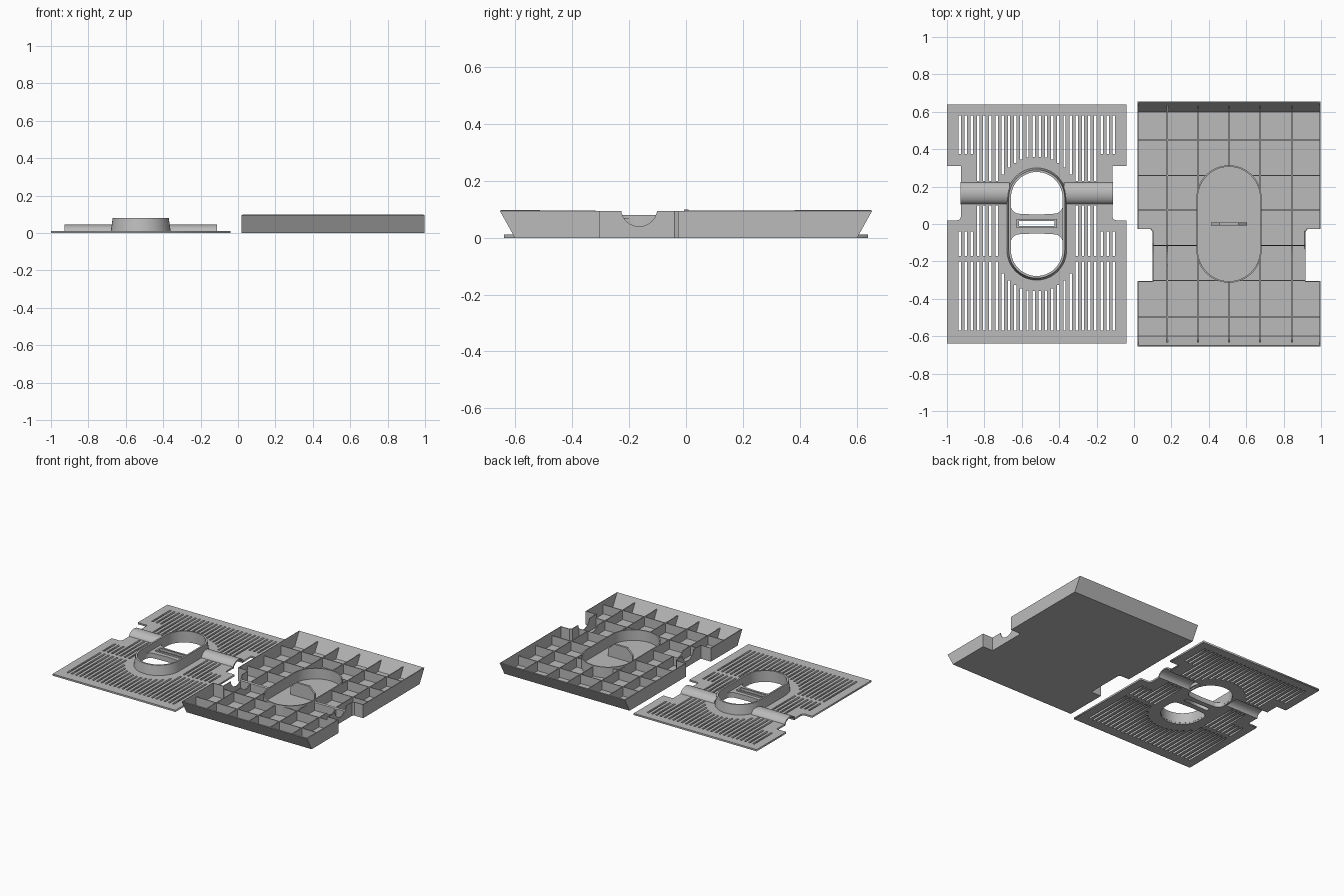
import bpy, bmesh, math
from mathutils import Vector

if "Cube" in bpy.data.objects:
    bpy.data.objects.remove(bpy.data.objects["Cube"])

grey = bpy.data.materials.new("light_grey")
grey.diffuse_color = (0.5, 0.5, 0.5, 1)
grey.use_nodes = True
grey.node_tree.nodes["Principled BSDF"].inputs["Base Color"].default_value = grey.diffuse_color


def add(name, bm, smooth=False):
    bmesh.ops.remove_doubles(bm, verts=bm.verts, dist=1e-5)
    bmesh.ops.recalc_face_normals(bm, faces=bm.faces)
    me = bpy.data.meshes.new(name)
    bm.to_mesh(me)
    bm.free()
    me.materials.clear()
    me.materials.append(grey)
    ob = bpy.data.objects.new(name, me)
    bpy.context.collection.objects.link(ob)
    if smooth:
        bpy.ops.object.select_all(action='DESELECT')
        ob.select_set(True)
        bpy.context.view_layer.objects.active = ob
        bpy.ops.object.shade_smooth_by_angle(angle=math.radians(35))
    return ob


def prism(name, pts, vec, smooth=False):
    """Closed 3D outline pushed along a vector."""
    bm = bmesh.new()
    f = bm.faces.new([bm.verts.new(p) for p in pts])
    ext = bmesh.ops.extrude_face_region(bm, geom=[f])["geom"]
    bmesh.ops.translate(bm, vec=vec, verts=[g for g in ext if isinstance(g, bmesh.types.BMVert)])
    return add(name, bm, smooth)


def sheet(name, outlines, z0, z1):
    """Flat sheet: first outline is the edge, the others are holes."""
    cu = bpy.data.curves.new(name, 'CURVE')
    cu.dimensions, cu.fill_mode, cu.extrude = '2D', 'BOTH', (z1 - z0) / 2
    for pts in outlines:
        sp = cu.splines.new('POLY')
        sp.points.add(len(pts) - 1)
        for p, (x, y) in zip(sp.points, pts):
            p.co = (x, y, 0, 1)
        sp.use_cyclic_u = True
    tmp = bpy.data.objects.new(name + "_curve", cu)
    bpy.context.collection.objects.link(tmp)
    dg = bpy.context.evaluated_depsgraph_get()
    me = bpy.data.meshes.new_from_object(tmp.evaluated_get(dg))
    bm = bmesh.new()
    bm.from_mesh(me)
    bpy.data.objects.remove(tmp)
    bmesh.ops.translate(bm, vec=(0, 0, (z0 + z1) / 2), verts=bm.verts)
    return add(name, bm)


def rect(x0, x1, y0, y1):
    return [(x0, y0), (x1, y0), (x1, y1), (x0, y1)]


def arc(cx, cy, r, a0, a1, n):
    return [(cx + r * math.cos(math.radians(a0 + (a1 - a0) * i / n)),
             cy + r * math.sin(math.radians(a0 + (a1 - a0) * i / n))) for i in range(n + 1)]


def stadium(cx, r, s=0.14):
    return arc(cx, s, r, 0, 180, 24) + arc(cx, -s, r, 180, 360, 24)


def ring(name, loops):
    """Wall made by bridging (outline, z) loops in a closed cycle."""
    bm = bmesh.new()
    vs = [[bm.verts.new((x, y, z)) for x, y in pts] for pts, z in loops]
    n = len(vs[0])
    for a, b in zip(vs, vs[1:] + vs[:1]):
        for i in range(n):
            bm.faces.new((a[i], a[(i + 1) % n], b[(i + 1) % n], b[i]))
    return add(name, bm, True)


# ---- Slotted cover plate ----
CX = -0.52
# half of the edge, with the side notch and the channel under the pipe cover
half = [(0.48, -0.64), (0.48, 0.02), (0.425, 0.02), (0.41, 0.025), (0.405, 0.04),
        (0.405, 0.107), (0.148, 0.107), (0.148, 0.223), (0.405, 0.223),
        (0.405, 0.31), (0.48, 0.31), (0.48, 0.64)]
edge = [(CX + x, y) for x, y in half] + [(CX - x, y) for x, y in reversed(half)]

# two D-shaped openings and the small slot in the bridge between them
d_top = (arc(CX, 0.14, 0.139, 0, 180, 24) + arc(CX - 0.094, 0.1, 0.045, 180, 265, 6)
         + [(CX, 0.05)] + arc(CX + 0.094, 0.1, 0.045, 275, 360, 6))
d_low = [(x, -y) for x, y in reversed(d_top)]
slot = rect(CX - 0.095, CX + 0.095, -0.012, 0.016)

vents = []
for i in range(13):
    dx = (i + 0.5) * 0.033
    clear = 0.14 + math.sqrt(0.22 ** 2 - dx ** 2) if dx < 0.22 else 0
    if dx > 0.33:
        spans = [(0.375, 0.58), (-0.17, -0.04), (-0.57, -0.2)]
    else:
        spans = [(max(0.23, clear), 0.58), (-0.57, min(-0.2, -clear))]
        if dx > 0.2:
            spans.append((-0.17, 0.1))
    for s in (-1, 1):
        x = CX + s * dx
        vents += [rect(x - 0.0065, x + 0.0065, a, b) for a, b in spans]
sheet("cover_plate", [edge, d_top, d_low, slot] + vents, 0, 0.012)
sheet("collar_bridge", [stadium(CX, 0.145), d_top, d_low, slot], 0.011, 0.035)
sheet("slot_rim", [rect(CX - 0.107, CX + 0.107, -0.022, 0.026), slot], 0.034, 0.045)
ring("oval_collar", [(stadium(CX, 0.16), 0.01), (stadium(CX, 0.15), 0.08),
                     (stadium(CX, 0.138), 0.08), (stadium(CX, 0.138), 0.01)])

# half-round pipe covers on both sides of the collar
outer = arc(0, 0, 1, 0, 180, 20)
profile = [(0.165 + 0.06 * a, 0.045 * b) for a, b in outer]
profile += [(0.165 + 0.05 * a, 0.036 * b) for a, b in reversed(outer)]
for side, x0 in (("left", CX - 0.407), ("right", CX + 0.145)):
    prism(side + "_pipe_cover", [(x0, y, z) for y, z in profile], (0.262, 0, 0), True)

# ---- Ribbed tray ----
TX, H, RIB, T = 0.508, 0.095, 0.07, 0.006
Y0, Y1 = 0.602, 0.655
thalf = [(0.489, -Y0), (0.489, -0.305), (0.41, -0.305), (0.41, -0.04),
         (0.42, -0.028), (0.489, -0.028), (0.489, Y0)]
tray_edge = [(TX + x, y) for x, y in thalf] + [(TX - x, y) for x, y in reversed(thalf)]

bm = bmesh.new()
low = [bm.verts.new((x, y, 0)) for x, y in tray_edge]
top = [bm.verts.new((x, math.copysign(Y1, y) if abs(y) == Y0 else y, H)) for x, y in tray_edge]
bm.faces.new(low)
for i in range(len(low)):
    j = (i + 1) % len(low)
    bm.faces.new((low[i], low[j], top[j], top[i]))
tray = add("tray_shell", bm)
# normals face outward, so the wall thickens inward
if tray.data.polygons[0].normal.z > 0:
    tray.data.flip_normals()
mod = tray.modifiers.new("wall", 'SOLIDIFY')
mod.thickness, mod.offset, mod.use_even_offset = 0.005, -1, True

# round cutter for the pipe channel
cutter = prism("channel_cutter", [(0.0, y, z) for y, z in arc(-0.165, 0.104, 0.064, 0, 345, 23)],
               (1.02, 0, 0))
cutter.hide_render = True
cutter.hide_set(True)


def cut(ob):
    b = ob.modifiers.new("channel", 'BOOLEAN')
    b.operation, b.solver, b.object = 'DIFFERENCE', 'EXACT', cutter


cut(tray)


def oval_reach(d, along_y):
    """Half extent of the oval wall at a distance from its centre."""
    r = 0.17
    if along_y:
        return 0.14 + math.sqrt(r * r - d * d) if abs(d) < r else 0
    e = max(abs(d) - 0.14, 0)
    return math.sqrt(r * r - e * e) if e < r else 0


# long ribs with ends sloped to meet the end walls
lean = Y0 + (Y1 - Y0) * RIB / H
for k, dx in enumerate((-0.33, -0.165, 0, 0.165, 0.337)):
    gap = oval_reach(dx, True)
    x = TX + dx - T / 2
    for s in (-1, 1):
        pts = [(x, s * gap, 0.003), (x, s * (Y0 - 0.002), 0.003),
               (x, s * (lean - 0.002), RIB), (x, s * gap, RIB)]
        rib = prism(f"long_rib_{k}_{'front' if s < 0 else 'back'}", pts, (T, 0, 0))
        if s < 0 and gap == 0:
            cut(rib)

# cross ribs
for k, y in enumerate((0.45, 0.26, 0.075, -0.115, -0.302, -0.497)):
    gap = oval_reach(y, False)
    reach = 0.408 if -0.31 < y < -0.03 else 0.487
    for s in (-1, 1):
        pts = [(TX + s * gap, y - T / 2, 0.003), (TX + s * reach, y - T / 2, 0.003),
               (TX + s * reach, y - T / 2, RIB), (TX + s * gap, y - T / 2, RIB)]
        rib = prism(f"cross_rib_{k}_{'left' if s < 0 else 'right'}", pts, (0, T, 0))
        if k == 3:
            cut(rib)

# oval wall and the upright tab in its middle
ring("oval_wall", [(stadium(TX, 0.174), 0.003), (stadium(TX, 0.174), 0.08),
                   (stadium(TX, 0.166), 0.08), (stadium(TX, 0.166), 0.003)])
tab = [(-0.095, 0.003), (0.095, 0.003), (0.095, 0.055), (0.05, 0.099), (-0.05, 0.099), (-0.095, 0.055)]
prism("centre_tab", [(TX + x, -0.007, z) for x, z in tab], (0, 0.015, 0))
